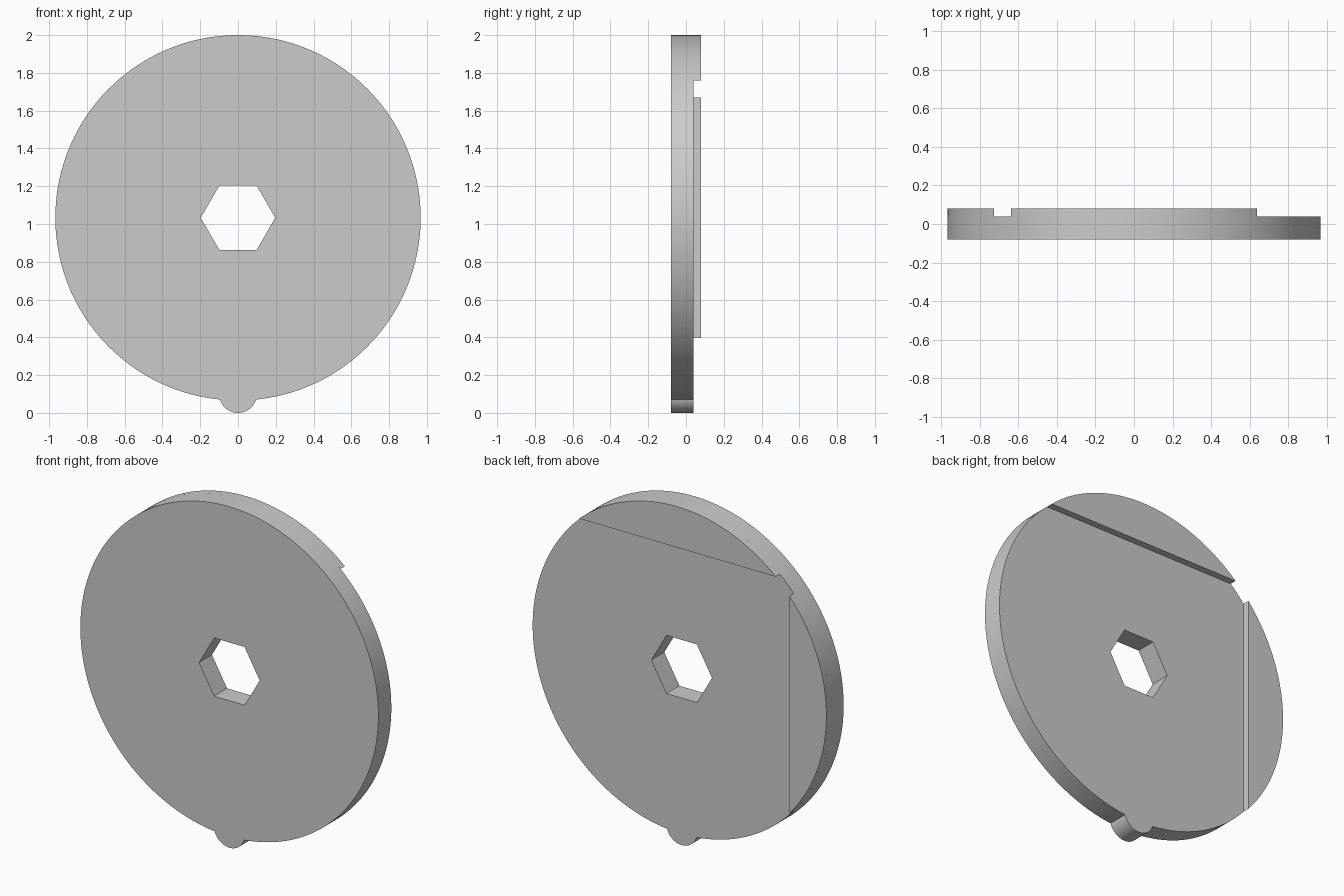
import bpy, bmesh
from math import sin, cos, acos, asin, pi, radians

cube = bpy.data.objects.get("Cube")
if cube:
    bpy.data.objects.remove(cube, do_unlink=True)

RADIUS, CENTRE = 0.967, 1.033
FRONT, BACK, RAISED = -0.08, 0.04, 0.08
CHORD = 0.727
TAB_R, TAB_Z = 0.1, 0.1

grey = bpy.data.materials.new("grey")
grey.use_nodes = True
colour = (0.6, 0.6, 0.6, 1)
grey.diffuse_color = colour
grey.node_tree.nodes["Principled BSDF"].inputs["Base Color"].default_value = colour


def arc(radius, z, start, end, steps):
    """Points along an arc in the XZ plane."""
    angles = [start + (end - start) * i / steps for i in range(steps + 1)]
    return [(radius * cos(a), z + radius * sin(a)) for a in angles]


def plate(name, loops, y0, y1):
    """Fill closed outlines (inner ones become holes) and extrude along Y."""
    bm = bmesh.new()
    for loop in loops:
        verts = [bm.verts.new((x, y0, z)) for x, z in loop]
        for a, b in zip(verts, verts[1:] + verts[:1]):
            bm.edges.new((a, b))
    bmesh.ops.triangle_fill(bm, edges=bm.edges[:], use_beauty=True, normal=(0, -1, 0))
    result = bmesh.ops.extrude_face_region(bm, geom=bm.faces[:], use_keep_orig=True)
    moved = [g for g in result["geom"] if isinstance(g, bmesh.types.BMVert)]
    bmesh.ops.translate(bm, verts=moved, vec=(0, y1 - y0, 0))
    bmesh.ops.recalc_face_normals(bm, faces=bm.faces[:])
    mesh = bpy.data.meshes.new(name)
    bm.to_mesh(mesh)
    bm.free()
    mesh.materials.append(grey)
    obj = bpy.data.objects.new(name, mesh)
    bpy.context.collection.objects.link(obj)
    bpy.ops.object.select_all(action="DESELECT")
    obj.select_set(True)
    bpy.context.view_layer.objects.active = obj
    bpy.ops.object.shade_smooth_by_angle(angle=radians(30))


# Disc with a rounded tab at the bottom and a hexagonal hole
gap = CENTRE - TAB_Z
drop = (RADIUS**2 + gap**2 - TAB_R**2) / (2 * gap)
half = acos(drop / RADIUS)
tab_start = asin((CENTRE - drop - TAB_Z) / TAB_R)
rim = arc(RADIUS, CENTRE, -pi / 2 + half, 1.5 * pi - half, 160)
tab = arc(TAB_R, TAB_Z, -pi - tab_start, tab_start, 24)[1:-1]
hexagon = arc(0.197, CENTRE, 0, 2 * pi, 6)[:-1]
plate("disc", [rim + tab, hexagon], FRONT, BACK)

# Raised segments on the back, at the top and at the right
spread = acos(CHORD / RADIUS)
for name, middle in (("top_segment", pi / 2), ("right_segment", pi)):
    outline = arc(RADIUS, CENTRE, middle - spread, middle + spread, 40)
    plate(name, [outline], BACK, RAISED)
